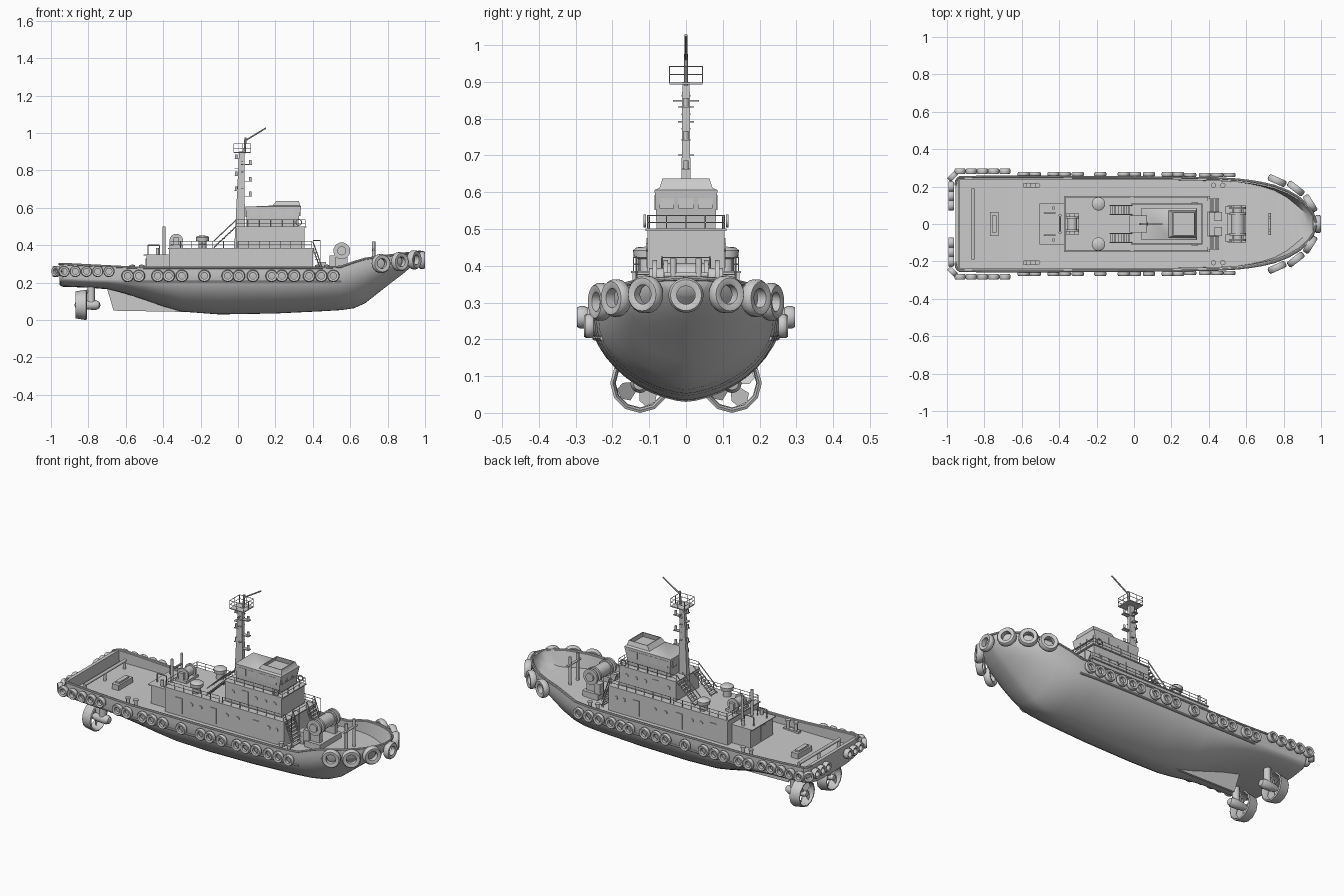
import bpy, bmesh
from math import sin, cos, pi, radians
from mathutils import Vector, Matrix

def finish(name, bm):
    bmesh.ops.remove_doubles(bm, verts=bm.verts, dist=1e-5)
    bmesh.ops.recalc_face_normals(bm, faces=bm.faces)
    me = bpy.data.meshes.new(name)
    bm.to_mesh(me)
    bm.free()
    ob = bpy.data.objects.new(name, me)
    bpy.context.collection.objects.link(ob)
    return ob

def boxes(name, items):                      # each item: x0,x1,y0,y1,z0,z1
    bm = bmesh.new()
    for x0, x1, y0, y1, z0, z1 in items:
        m = Matrix.Translation(((x0+x1)/2, (y0+y1)/2, (z0+z1)/2)) @ Matrix.Diagonal((x1-x0, y1-y0, z1-z0, 1))
        bmesh.ops.create_cube(bm, size=1, matrix=m)
    return finish(name, bm)

def tubes(name, segs, r=.003, n=6):          # round bars between point pairs
    bm = bmesh.new()
    for p, q in segs:
        p, q = Vector(p), Vector(q)
        rot = (q-p).to_track_quat('Z', 'Y').to_matrix().to_4x4()
        bmesh.ops.create_cone(bm, cap_ends=True, segments=n, radius1=r, radius2=r,
                              depth=(q-p).length, matrix=Matrix.Translation((p+q)/2) @ rot)
    return finish(name, bm)

def loft(name, rings):
    bm = bmesh.new()
    vs = [[bm.verts.new(p) for p in r] for r in rings]
    n = len(vs[0])
    for a, b in zip(vs, vs[1:]):
        for i in range(n):
            bm.faces.new((a[i], a[(i+1) % n], b[(i+1) % n], b[i]))
    bm.faces.new(vs[0])
    bm.faces.new(vs[-1])
    return finish(name, bm)

def rect(x0, x1, h, z):
    return [(x0, -h, z), (x1, -h, z), (x1, h, z), (x0, h, z)]

def lathe(name, prof, loc, d=(0, 0, 1), n=20, closed=False):   # profile of (radius, height) about axis d
    m = Matrix.Translation(loc) @ Vector(d).to_track_quat('Z', 'Y').to_matrix().to_4x4()
    bm = bmesh.new()
    vs = [[bm.verts.new(m @ Vector((r*cos(2*pi*i/n), r*sin(2*pi*i/n), h))) for r, h in prof] for i in range(n)]
    k = len(prof)
    for i in range(n):
        for j in range(k if closed else k-1):
            bm.faces.new((vs[i][j], vs[(i+1) % n][j], vs[(i+1) % n][(j+1) % k], vs[i][(j+1) % k]))
    return finish(name, bm)

def tyre(x, y, z, d, r, w):
    prof = [(.52*r, -.8*w), (.7*r, -w), (.88*r, -w), (r, -.5*w), (r, .5*w), (.88*r, w), (.7*r, w), (.52*r, .8*w)]
    lathe("tyre_fender", prof, (x, y, z), d, 20, True)

def railing(name, pts, h, gap=.06):
    segs = []
    for p, q in zip(pts, pts[1:]):
        p, q = Vector(p), Vector(q)
        for f in (.5, 1):
            segs.append((p+Vector((0, 0, h*f)), q+Vector((0, 0, h*f))))
        k = max(1, round((q-p).length/gap))
        for i in range(k+1):
            c = p.lerp(q, i/k)
            segs.append((c, c+Vector((0, 0, h))))
    tubes(name, segs, .0016, 5)

def stairs(name, x0, z0, x1, z1, y, w, n):
    boxes(name+"_steps", [(x0+(x1-x0)*t-.007, x0+(x1-x0)*t+.007, y-w, y+w, z0+(z1-z0)*t-.002, z0+(z1-z0)*t+.002)
                          for t in [(i+.5)/n for i in range(n)]])
    tubes(name+"_stringers", [((x0, y+s*w, z0+h), (x1, y+s*w, z1+h)) for s in (-1, 1) for h in (0, .035)], .003)

# hull stations: x, half beam, keel, sheer, deck
rows = [(-.955, .205, .19, .30, .30), (-.95, .235, .183, .30, .30), (-.935, .25, .178, .30, .30),
        (-.932, .25, .178, .30, .235), (-.8, .253, .173, .293, .235), (-.7, .253, .165, .288, .235),
        (-.6, .253, .14, .283, .235), (-.5, .253, .108, .28, .24), (-.4, .252, .073, .28, .24),
        (-.3, .25, .045, .28, .24), (-.1, .25, .03, .28, .24), (.2, .249, .035, .28, .24),
        (.45, .244, .047, .28, .24), (.55, .238, .053, .285, .25), (.62, .23, .063, .31, .255),
        (.68, .22, .09, .328, .26), (.75, .204, .145, .338, .262), (.82, .177, .20, .347, .266),
        (.88, .143, .245, .355, .275), (.93, .098, .288, .36, .305), (.955, .06, .315, .364, .33),
        (.958, .055, .318, .364, .364), (.974, .006, .345, .366, .366)]

def aft(x):                                  # 1 at the flat stern, 0 amidships
    return min(1, max(0, (-.2-x)/.55))

def chine(row):
    return row[3]-(.03+.045*aft(row[0]) if row[0] < .9 else .01)

def power(x):
    return 1.25-.6*aft(x)

def half_width(row, z):
    c = min(1, max(0, (chine(row)-z)/(chine(row)-row[2])))
    return row[1]*(1-c*c)**(power(row[0])/2)

rings = []
for row in rows:
    x, b, k, s, d = row
    ch = chine(row)
    half = [(b*sin(i*pi/20)**power(x), ch-(ch-k)*cos(i*pi/20)) for i in range(11)]
    half += [(b, s), (max(0, b-.014), s), (max(0, half_width(row, d)-.014), d), (0, d)]
    rings.append([(x, y, z) for y, z in half] + [(x, -y, z) for y, z in half[-2:0:-1]])
loft("hull", rings)

# rail cap, side strakes and skeg
for sy in (-1, 1):
    cap = [(r[0], sy*r[1], r[3]) for r in rows]
    tubes("bulwark_cap", list(zip(cap, cap[1:])), .006, 8)
    strake = [(r[0], sy*half_width(r, .203), .203) for r in rows if -.65 < r[0] < .6]
    tubes("side_strake", list(zip(strake, strake[1:])), .006, 8)
skeg = [(-.70, .168), (-.665, .05), (-.2, .042), (-.3, .08), (-.5, .13)]
loft("skeg", [[(x, y, z) for x, z in skeg] for y in (-.007, .007)])

# tyre fenders along sides, stern and bow
tyre(.984, 0, .32, (1, 0, 0), .048, .016)
for sy in (-1, 1):
    for x in (-.93, -.87, -.81, -.75, -.69):
        tyre(x, sy*.282, .26, (0, sy, 0), .03, .014)
    for x in (-.59, -.53, -.43, -.37, -.30, -.18, -.055, .005, .08, .18, .235, .30, .38, .445, .51):
        tyre(x, sy*(.266 if x < .3 else .262), .236, (0, sy, 0), .033, .011)
    for y in (.10, .15, .20):
        tyre(-.978, sy*y, .26, (1, 0, 0), .029, .015)
    tyre(-.97, sy*.255, .26, (-1, sy, 0), .029, .014)
    for x, y, z, a in ((.942, .11, .322, 32), (.865, .19, .312, 52), (.765, .232, .302, 66)):
        tyre(x, sy*y, z, (cos(radians(a)), sy*sin(radians(a)), 0), .051, .018)

# azimuth thrusters
for sy in (-1, 1):
    y = sy*.125
    lathe("nozzle", [(.066, -.03), (.072, -.03), (.081, .028), (.074, .032), (.068, .02)], (-.84, y, .081), (1, 0, 0), 12, True)
    lathe("thruster_pod", [(0, -.035), (.014, -.03), (.018, 0), (.024, .03), (.026, .08), (.018, .098), (0, .105)],
          (-.84, y, .08), (1, 0, 0), 16)
    tubes("thruster_leg", [((-.785, y, .08), (-.785, y, .2))], .02, 14)
    tubes("nozzle_strut", [((-.82, y, .145), (-.785, y, .165))], .01)
    bm = bmesh.new()
    for i in range(4):
        m = Matrix.Translation((-.845, y, .08)) @ Matrix.Rotation(i*pi/2+.5, 4, 'X')
        f = [bm.verts.new(m @ Vector(p)) for p in ((-.008, -.008, .01), (-.014, -.028, .045), (-.006, -.012, .064),
                                                   (.006, .016, .062), (.012, .024, .04), (.008, .008, .01))]
        bm.faces.new(f)
    finish("propeller", bm)

# deckhouse tiers and wheelhouse
boxes("deckhouse", [(-.37, .40, -.145, .145, .23, .38), (-.375, .405, -.15, .15, .38, .386),
                    (-.49, -.37, -.105, .105, .23, .345), (-.505, -.37, -.11, .11, .345, .35)])
boxes("upper_house", [(-.01, .355, -.105, .105, .386, .495), (-.015, .365, -.11, .11, .495, .501)])
loft("wheelhouse", [rect(.045, .322, .08, .5), rect(.045, .326, .082, .55), rect(.04, .338, .085, .6), rect(.04, .338, .085, .606),
                    rect(.185, .332, .072, .612), rect(.205, .325, .064, .637), rect(.21, .32, .06, .637), rect(.195, .325, .066, .609)])
boxes("windows", [(x, x+.05, sy*.083-.003, sy*.083+.003, .552, .592) for sy in (-1, 1) for x in (.06, .125, .19, .255)]
      + [(.324, .334, y-.02, y+.02, .555, .592) for y in (-.052, 0, .052)]
      + [(.04, .046, y-.02, y+.02, .552, .592) for y in (-.045, .045)])
boxes("doors", [(x, x+.042, sy*.145-.004, sy*.145+.004, .255, .345) for sy in (-1, 1) for x in (-.3, -.08, .2)]
      + [(.1, .14, sy*.105-.003, sy*.105+.003, .395, .475) for sy in (-1, 1)] + [(-.494, -.488, -.03, .012, .25, .33)])
for sy in (-1, 1):
    tubes("portholes", [((x, sy*.143, .325), (x, sy*.15, .325)) for x in (-.2, -.14, .03, .1, .3, .35)]
          + [((x, sy*.103, .45), (x, sy*.109, .45)) for x in (.04, .19, .25, .31)], .011, 14)
    lathe("life_ring", [(.013, -.003), (.018, -.003), (.018, .003), (.013, .003)], (.325, sy*.112, .522), (0, 1, 0), 16, True)
    railing("house_railing", [(-.02, sy*.143, .386), (-.365, sy*.143, .386), (-.365, sy*.04, .386)], .036)
    railing("house_side_railing", [(.0, sy*.143, .386), (.395, sy*.143, .386), (.395, sy*.125, .386)], .036)
    railing("upper_railing", [(-.01, sy*.105, .5), (.36, sy*.105, .5), (.36, 0, .5)], .036)
    stairs("fore_stair", .45, .245, .4, .385, sy*.1, .035, 8)
    stairs("upper_stair", -.13, .387, -.01, .5, sy*.075, .025, 8)
    tubes("stair_post", [((.44, sy*y, .24), (.44, sy*y, .425)) for y in (.065, .135)]
          + [((.4, sy*y, .425), (.44, sy*y, .425)) for y in (.065, .135)], .002)
    # vents and bollards
    lathe("vent", [(.022, 0), (.022, .035), (.034, .038), (.036, .058), (.026, .066), (0, .068)], (-.19, sy*.108, .384))
    for x in (-.54, .45):
        boxes("bollard_base", [(x-.05, x+.05, sy*.207-.012, sy*.207+.012, .235, .247)])
        for dx in (-.025, .025):
            lathe("bollard", [(.01, 0), (.01, .045), (.014, .047), (.014, .055), (0, .056)], (x+dx, sy*.207, .24), n=12)
    tubes("deck_vent_pipe", [((-.43, sy*.085, .35), (-.43, sy*.085, .385))], .009, 10)
    boxes("deck_locker", [(.43, .47, sy*.04-.025, sy*.04+.025, .24, .31)])
railing("house_front_railing", [(.395, -.065, .386), (.395, .065, .386)], .036)

# mast, platform, lights and antenna
loft("mast", [rect(-.02, .036, .015, .386), rect(-.014, .037, .013, .5), rect(.006, .034, .01, .9)])
boxes("mast_platform", [(-.022, .068, -.045, .045, .893, .898), (.018, .024, -.035, .035, .846, .851)])
railing("platform_railing", [(-.022, -.045, .897), (.068, -.045, .897), (.068, .045, .897),
                             (-.022, .045, .897), (-.022, -.045, .897)], .045, .045)
boxes("light_brackets", [(.02, .075, -.012, .012, z, z+.004) for z in (.66, .74, .83)]
      + [(-.018, .02, -.012, .012, z, z+.004) for z in (.69, .77, .81, .86)]
      + [(.015, .03, -.022, .022, z, z+.003) for z in (.7, .79, .83)])
tubes("mast_lights", [((.066, 0, z), (.066, 0, z+.022)) for z in (.664, .744, .834)]
      + [((-.01, 0, z), (-.01, 0, z+.02)) for z in (.694, .774, .864)], .007, 10)
tubes("antenna_post", [((.035, 0, .89), (.04, 0, .975))], .006, 8)
tubes("antenna", [((.035, 0, .957), (.15, 0, 1.027))], .004, 8)

# bow towing winch and bow bitt
tubes("winch_drum", [((.555, -.1, .37), (.555, .1, .37))], .024, 18)
tubes("winch_rope", [((.555, -.055, .37), (.555, .055, .37))], .037, 20)
for y in (-.085, -.055, .055, .085):
    tubes("winch_flange", [((.555, y-.006, .37), (.555, y+.006, .37))], .045, 20)
boxes("winch_frame", [(.50, .60, -.1, .1, .25, .285)] + [(.525, .585, y-.012, y+.012, .28, .37) for y in (-.07, .07)]
      + [(.49, .525, s-.02, s+.02, .28, .345) for s in (-.075, .075)])
tubes("bow_bitt", [((.725, y, .255), (.725, y, .42)) for y in (-.035, .035)], .009, 12)
tubes("bow_bitt_bar", [((.725, -.06, .375), (.725, .06, .375))], .007, 10)

# aft winch, posts and stern deck gear
tubes("aft_winch_drum", [((-.33, -.035, .425), (-.33, .035, .425))], .026, 16)
tubes("aft_winch_flanges", [((-.33, y-.005, .425), (-.33, y+.005, .425)) for y in (-.035, .035)], .036, 18)
boxes("aft_winch_base", [(-.365, -.295, -.055, .055, .384, .4), (-.345, -.315, -.055, -.04, .4, .44),
                         (-.345, -.315, .04, .055, .4, .44)])
tubes("aft_posts", [((-.395, y, .345), (-.395, y, .50)) for y in (-.045, .045)], .008, 10)
tubes("aft_post_bar", [((-.395, -.045, .44), (-.395, .045, .44))], .006, 8)
for y in (-.06, .06):
    tubes("house_hoop", [((-.48, y, .35), (-.48, y, .4)), ((-.42, y, .35), (-.42, y, .4)), ((-.48, y, .4), (-.42, y, .4))], .003)
tubes("stern_tow_bar", [((-.86, -.19, .28), (-.86, .19, .28))] + [((-.86, y, .235), (-.86, y, .28)) for y in (-.18, 0, .18)], .009, 10)
boxes("stern_hatch", [(-.77, -.725, -.065, .065, .235, .265), (-.76, -.735, -.045, .045, .265, .275)])

# smooth rounded parts, keep edges crisp
bpy.ops.object.select_all(action='SELECT')
bpy.context.view_layer.objects.active = bpy.context.selected_objects[0]
bpy.ops.object.shade_smooth_by_angle(angle=radians(40))
